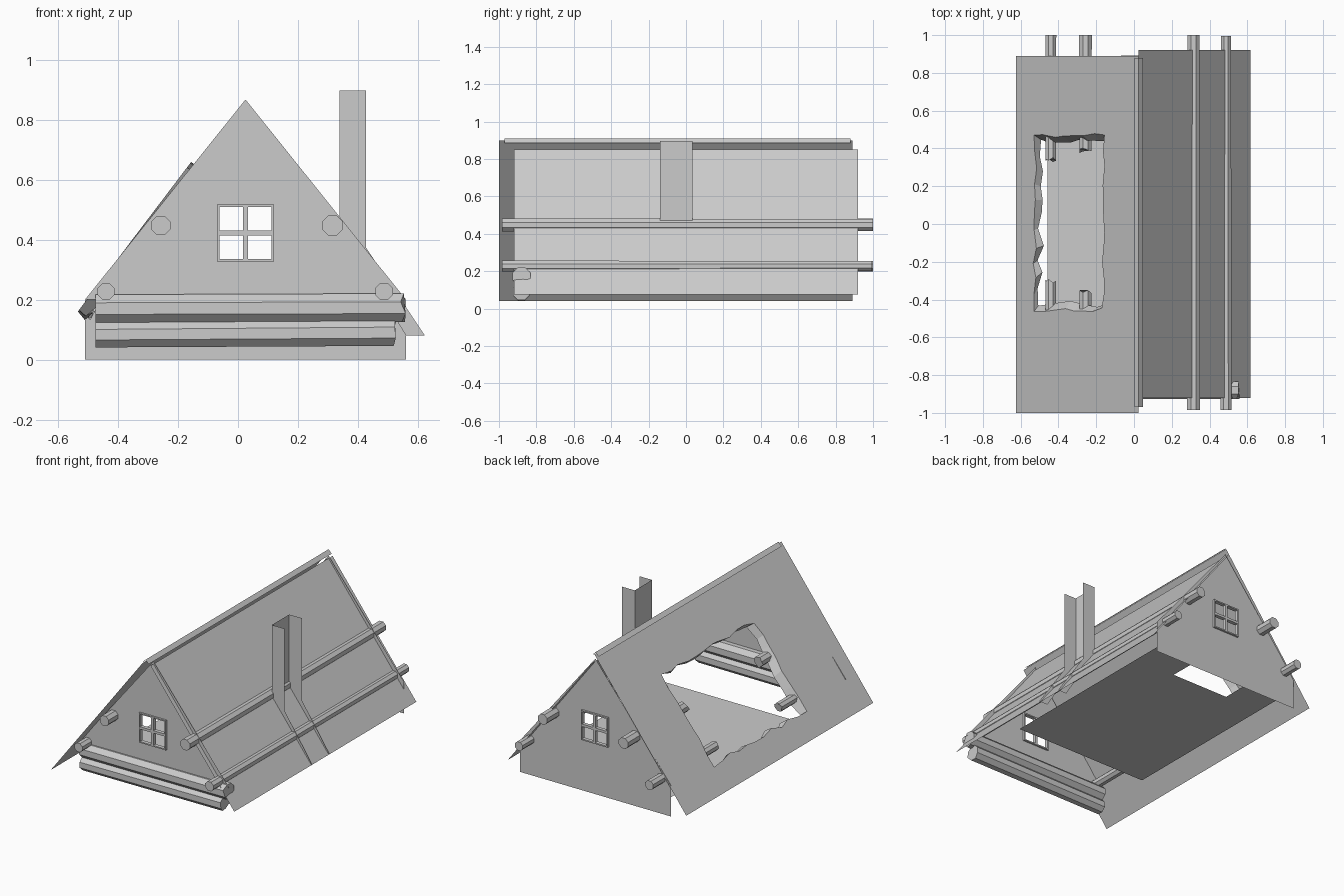
import bpy, bmesh, math, random
from mathutils import Vector

if "Cube" in bpy.data.objects:
    bpy.data.objects.remove(bpy.data.objects["Cube"])

random.seed(4)
CX = 0.025                      # ridge line in x


def finish(name, bm):
    bmesh.ops.recalc_face_normals(bm, faces=bm.faces[:])
    me = bpy.data.meshes.new(name)
    bm.to_mesh(me)
    bm.free()
    ob = bpy.data.objects.new(name, me)
    bpy.context.collection.objects.link(ob)
    return ob


def loop(bm, pts):
    vs = [bm.verts.new(p) for p in pts]
    es = [bm.edges.new((vs[i], vs[(i + 1) % len(vs)])) for i in range(len(vs))]
    return vs, es


def sheet(name, outer, hole=None, shift=None):
    """Thin sheet with an optional opening; shift(p) gives the inner lip of the opening."""
    bm = bmesh.new()
    _, edges = loop(bm, outer)
    if hole:
        hv, he = loop(bm, hole)
        edges = edges + he
    bmesh.ops.triangle_fill(bm, edges=edges, use_beauty=True)
    bmesh.ops.dissolve_limit(bm, angle_limit=0.01, verts=bm.verts[:], edges=bm.edges[:]) if not hole else None
    if shift:
        lip = [bm.verts.new(shift(v.co)) for v in hv]
        for i in range(len(hv)):
            j = (i + 1) % len(hv)
            bm.faces.new((hv[i], hv[j], lip[j], lip[i]))
    return finish(name, bm)


def strips(name, profile, y0, y1):
    """Open (x, z) profile swept along y."""
    bm = bmesh.new()
    rows = [[bm.verts.new((x, y, z)) for x, z in profile] for y in (y0, y1)]
    for i in range(len(profile) - 1):
        bm.faces.new((rows[0][i], rows[0][i + 1], rows[1][i + 1], rows[1][i]))
    return finish(name, bm)


def log(name, a, b, r, jag=(0, 0)):
    """Rough eight-sided log from a to b, with jagged ends where broken."""
    a, b = Vector(a), Vector(b)
    d = (b - a).normalized()
    side = d.cross(Vector((0, 0, 1))).normalized()
    up = side.cross(d)
    bm = bmesh.new()
    rings = []
    for t, j in ((0, jag[0]), (1, jag[1])):
        rr = r * random.uniform(0.94, 1.03)
        ring = []
        for k in range(8):
            ang = math.tau * (k + 0.5) / 8
            p = a.lerp(b, t) + (side * math.cos(ang) + up * math.sin(ang)) * rr
            ring.append(bm.verts.new(p + d * random.uniform(-j, j)))
        rings.append(ring)
        bm.faces.new(ring)
    for k in range(8):
        n = (k + 1) % 8
        bm.faces.new((rings[0][k], rings[0][n], rings[1][n], rings[1][k]))
    return finish(name, bm)


def boxes(name, spans):
    bm = bmesh.new()
    for x0, x1, y0, y1, z0, z1 in spans:
        vs = bmesh.ops.create_cube(bm, size=1)['verts']
        for v in vs:
            v.co = ((x0 + x1) / 2 + v.co.x * (x1 - x0),
                    (y0 + y1) / 2 + v.co.y * (y1 - y0),
                    (z0 + z1) / 2 + v.co.z * (z1 - z0))
    return finish(name, bm)


# Gable walls with window openings (the front one stops above the wall logs)
WX0, WX1, WZ0, WZ1 = -0.07, 0.12, 0.327, 0.517
for name, y, low in (("front", -0.89, 0.2), ("back", 0.88, 0.0)):
    prof = [(-0.51, 0.2), (CX, 0.867), (0.56, 0.2)]
    if low < 0.2:
        prof += [(0.56, low), (-0.51, low)]
    win = [(WX0, WZ0), (WX0, WZ1), (WX1, WZ1), (WX1, WZ0)]
    sheet(name + "_gable", [(x, y, z) for x, z in prof], [(x, y, z) for x, z in win])
    # window frame and cross bars
    a, b, t, zm = y - 0.012, y + 0.012, 0.008, (WZ0 + WZ1) / 2
    boxes(name + "_window_frame", [
        (WX0, WX0 + t, a, b, WZ0, WZ1), (WX1 - t, WX1, a, b, WZ0, WZ1),
        (WX0 + t, WX1 - t, a, b, WZ0, WZ0 + t), (WX0 + t, WX1 - t, a, b, WZ1 - t, WZ1),
        (CX - t, CX + t, a, b, WZ0 + t, WZ1 - t),
        (WX0 + t, CX - t, a, b, zm - t, zm + t), (CX + t, WX1 - t, a, b, zm - t, zm + t)])

# Right roof and ridge cap
strips("right_roof", [(CX, 0.85), (0.618, 0.075)], -0.92, 0.92)
strips("ridge_cap", [(0.002, 0.885), (CX, 0.908), (0.047, 0.885)], -0.97, 0.88)

# Left roof with a ragged hole and broken rim
TOP, BOT = Vector((CX, 0, 0.898)), Vector((-0.625, 0, 0.04))


def roof_pt(x, y):
    p = TOP.lerp(BOT, (CX - x) / (CX + 0.625))
    return Vector((p.x, y, p.z))


HX0, HX1, HY0, HY1 = -0.525, -0.165, -0.455, 0.47
corners = [(HX0, HY0), (HX1, HY0), (HX1, HY1), (HX0, HY1)]
ragged = []
for i, n in enumerate((7, 11, 7, 11)):
    (xa, ya), (xb, yb) = corners[i], corners[(i + 1) % 4]
    for k in range(n):
        t = k / n
        ragged.append(roof_pt(xa + (xb - xa) * t + random.uniform(-0.01, 0.01),
                              ya + (yb - ya) * t + random.uniform(-0.012, 0.012)))
sheet("left_roof", [roof_pt(x, y) for x, y in
                    ((CX, -1), (CX, 0.89), (-0.625, 0.89), (-0.625, -1))], ragged,
      lambda p: Vector((p.x + random.uniform(0.02, 0.04), p.y * 0.93 + random.uniform(-0.01, 0.01),
                        p.z - random.uniform(0.02, 0.035))))

# Purlin logs: whole on the right, snapped at the hole on the left
log("right_upper_purlin", (0.315, -0.985, 0.447), (0.315, 1.0, 0.447), 0.036)
log("right_lower_purlin", (0.487, -0.985, 0.227), (0.487, 0.995, 0.227), 0.031)
for name, x, z, r, f, b in (("upper", -0.257, 0.447, 0.036, -0.36, 0.39),
                            ("lower", -0.440, 0.227, 0.030, -0.30, 0.34)):
    log("left_%s_purlin_front" % name, (x, -0.985, z), (x, f, z), r, (0, 0.015))
    log("left_%s_purlin_back" % name, (x, b, z), (x, 1.0, z), r, (0.015, 0))

# Front wall logs
log("front_wall_log_upper", (-0.475, -0.88, 0.17), (0.55, -0.88, 0.173), 0.05, (0, 0.01))
log("front_wall_log_lower", (-0.475, -0.88, 0.083), (0.525, -0.88, 0.09), 0.047, (0, 0.01))

# Chimney: open-topped, open on the outer side, cheeks running down the roof
X0, X1, Y0, Y1 = 0.338, 0.427, -0.14, 0.035
bm = bmesh.new()
cheek = [(X0, 0.897), (X1, 0.897), (X1, 0.373), (0.623, 0.08), (0.56, 0.08), (X0, 0.44)]
sides = [[bm.verts.new((x, y, z)) for x, z in cheek] for y in (Y0, Y1)]
for s in sides:
    bm.faces.new(s)
bm.faces.new((sides[0][0], sides[1][0], sides[1][5], sides[0][5]))
finish("chimney", bm)

# Floor with a hatch notch by the back wall
sheet("floor", [(x, y, 0.08) for x, y in
                ((-0.457, -0.47), (0.50, -0.47), (0.50, 0.88), (0.21, 0.88),
                 (0.21, 0.62), (-0.2, 0.62), (-0.2, 0.88), (-0.457, 0.88))])
